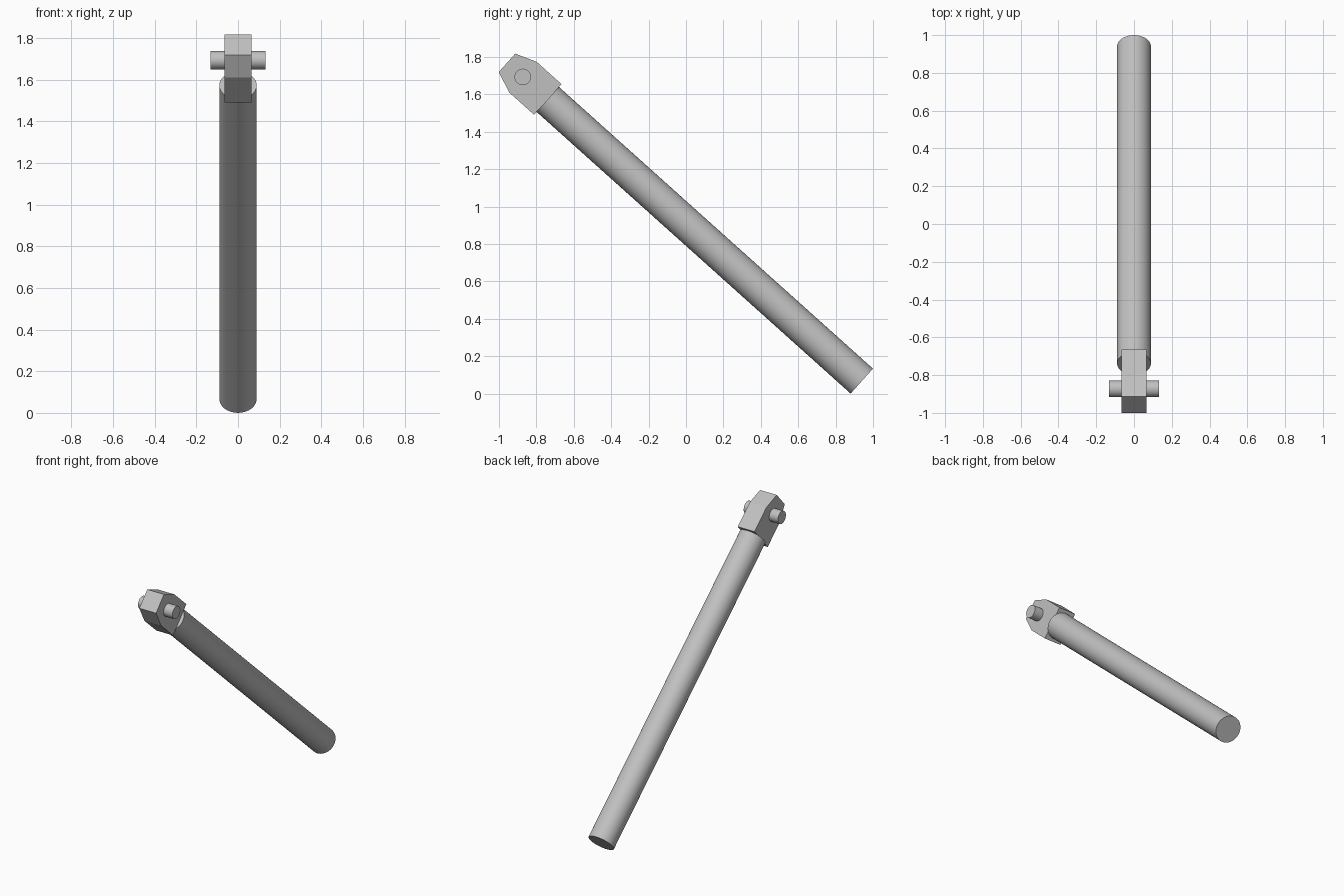
import bpy, bmesh, math
from mathutils import Matrix, Vector

cube = bpy.data.objects.get("Cube")
if cube:
    bpy.data.objects.remove(cube, do_unlink=True)

# Plain grey metal
COLOUR = (0.53, 0.53, 0.53, 1)
metal = bpy.data.materials.new("grey metal")
metal.use_nodes = True
metal.diffuse_color = COLOUR
metal.node_tree.nodes["Principled BSDF"].inputs["Base Color"].default_value = COLOUR

# Local frame at the upper end of the rod: x across, y normal, z along the rod
foot, neck = Vector((0, 0.94, 0.067)), Vector((0, -0.739, 1.573))
along = (neck - foot).normalized()
across = Vector((1, 0, 0))
frame = Matrix((across, along.cross(across), along)).transposed().to_4x4()
frame.translation = neck
length = (neck - foot).length


def finish(name, bm):
    bmesh.ops.recalc_face_normals(bm, faces=bm.faces)
    mesh = bpy.data.meshes.new(name)
    bm.to_mesh(mesh)
    bm.free()
    mesh.materials.append(metal)
    obj = bpy.data.objects.new(name, mesh)
    bpy.context.collection.objects.link(obj)
    obj.matrix_world = frame
    return obj


def cylinder(name, radius, depth, matrix):
    bm = bmesh.new()
    bmesh.ops.create_cone(bm, cap_ends=True, segments=64, radius1=radius,
                          radius2=radius, depth=depth, matrix=matrix)
    obj = finish(name, bm)
    bpy.ops.object.select_all(action="DESELECT")
    obj.select_set(True)
    bpy.context.view_layer.objects.active = obj
    bpy.ops.object.shade_smooth_by_angle(angle=math.radians(30))


# Long round rod
cylinder("rod", 0.0895, length, Matrix.Translation((0, 0, -length / 2)))

# Cross pin through the head
cylinder("cross_pin", 0.044, 0.266,
         Matrix.Translation((0, 0, 0.18)) @ Matrix.Rotation(math.pi / 2, 4, "Y"))

# Flat head with a chamfered tip, extruded across the rod
half_width = 0.065
side = [(0.11, 0), (0.11, 0.178), (0.066, 0.293)]
outline = side + [(-y, z) for y, z in reversed(side)]
bm = bmesh.new()
face = bm.faces.new([bm.verts.new((-half_width, y, z)) for y, z in outline])
extruded = bmesh.ops.extrude_face_region(bm, geom=[face])["geom"]
bmesh.ops.translate(bm, vec=(2 * half_width, 0, 0),
                    verts=[v for v in extruded if isinstance(v, bmesh.types.BMVert)])
finish("head", bm)
